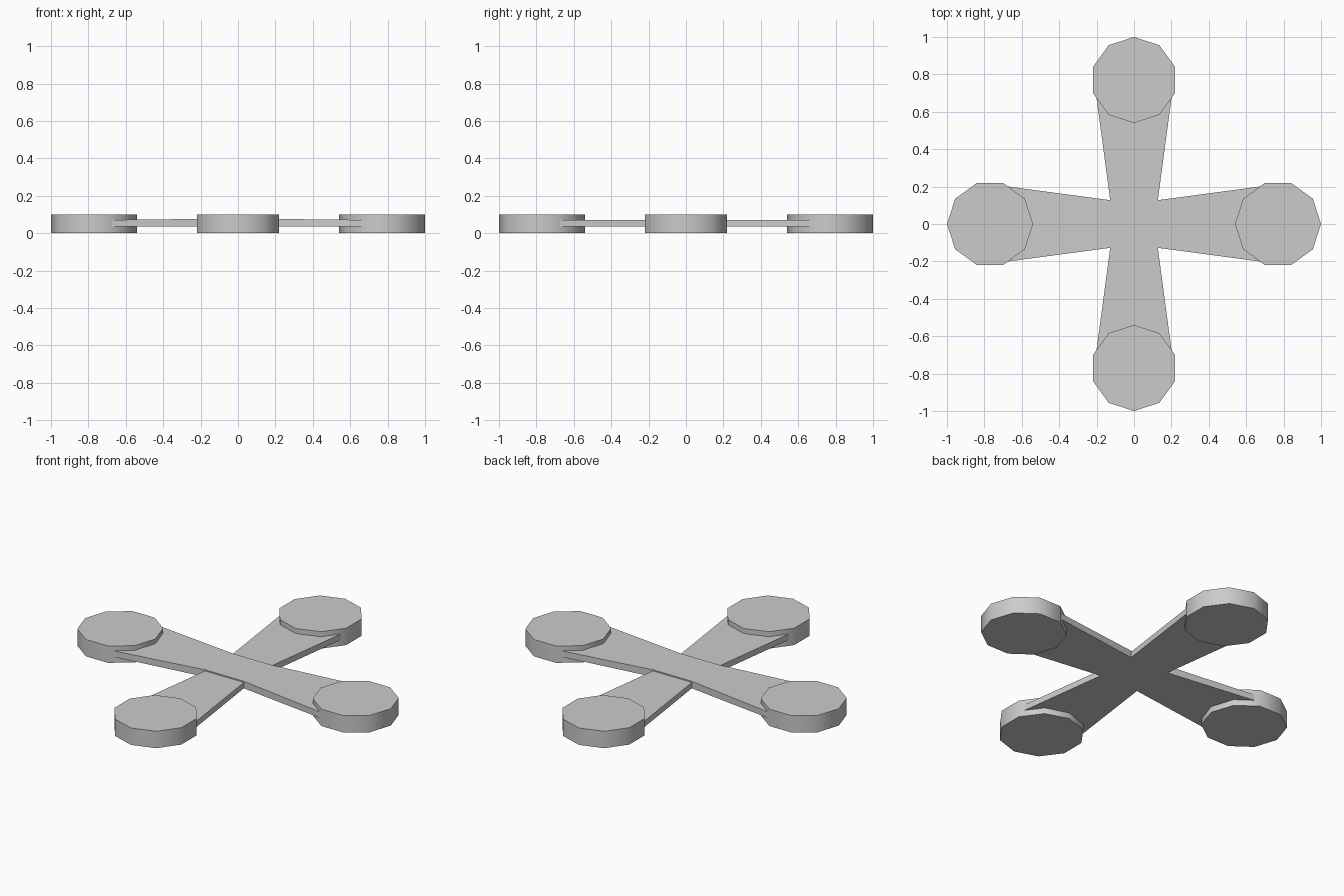
import bpy, bmesh, math

if "Cube" in bpy.data.objects:
    bpy.data.objects.remove(bpy.data.objects["Cube"])

PAD_R, PAD_DIST, PAD_H = 0.23, 0.77, 0.10


def smooth(obj):
    bpy.ops.object.select_all(action='DESELECT')
    obj.select_set(True)
    bpy.context.view_layer.objects.active = obj
    bpy.ops.object.shade_smooth_by_angle(angle=math.radians(40))


def add_pad(name, angle):
    # ten-sided disc with one corner pointing outwards
    bm = bmesh.new()
    ring = []
    for i in range(10):
        a = angle + i * math.tau / 10
        ring.append(bm.verts.new((PAD_DIST * math.cos(angle) + PAD_R * math.cos(a),
                                  PAD_DIST * math.sin(angle) + PAD_R * math.sin(a), 0)))
    extrude(bm, bm.faces.new(ring), PAD_H)
    smooth(finish(name, bm))


def extrude(bm, face, height):
    res = bmesh.ops.extrude_face_region(bm, geom=[face], use_keep_orig=True)
    top = [v for v in res['geom'] if isinstance(v, bmesh.types.BMVert)]
    bmesh.ops.translate(bm, verts=top, vec=(0, 0, height))
    bmesh.ops.recalc_face_normals(bm, faces=bm.faces)


def finish(name, bm):
    mesh = bpy.data.meshes.new(name)
    bm.to_mesh(mesh)
    bm.free()
    obj = bpy.data.objects.new(name, mesh)
    bpy.context.collection.objects.link(obj)
    return obj


def add_arm(name, angle, mid_top):
    # bow-tie bar: narrow waist, wider ends tucked inside the pads
    stations = [(-0.745, 0.21, 0.07), (-0.125, 0.127, mid_top),
                (0.125, 0.127, mid_top), (0.745, 0.21, 0.07)]
    c, s = math.cos(angle), math.sin(angle)
    bm = bmesh.new()
    rings = []
    for x, w, top in stations:
        corners = [(-w, 0.035), (w, 0.035), (w, top), (-w, top)]
        rings.append([bm.verts.new((x * c - y * s, x * s + y * c, z)) for y, z in corners])
    for a, b in zip(rings, rings[1:]):
        for i in range(4):
            j = (i + 1) % 4
            bm.faces.new((a[i], a[j], b[j], b[i]))
    bm.faces.new(rings[0])
    bm.faces.new(rings[-1])
    bmesh.ops.recalc_face_normals(bm, faces=bm.faces)
    finish(name, bm)


# four pads
for k, side in enumerate(("right", "back", "left", "front")):
    add_pad(side + "_pad", k * math.pi / 2)

# two crossing arms, the sideways one slightly proud at the middle
add_arm("side_to_side_arm", 0, 0.077)
add_arm("front_to_back_arm", math.pi / 2, 0.07)
